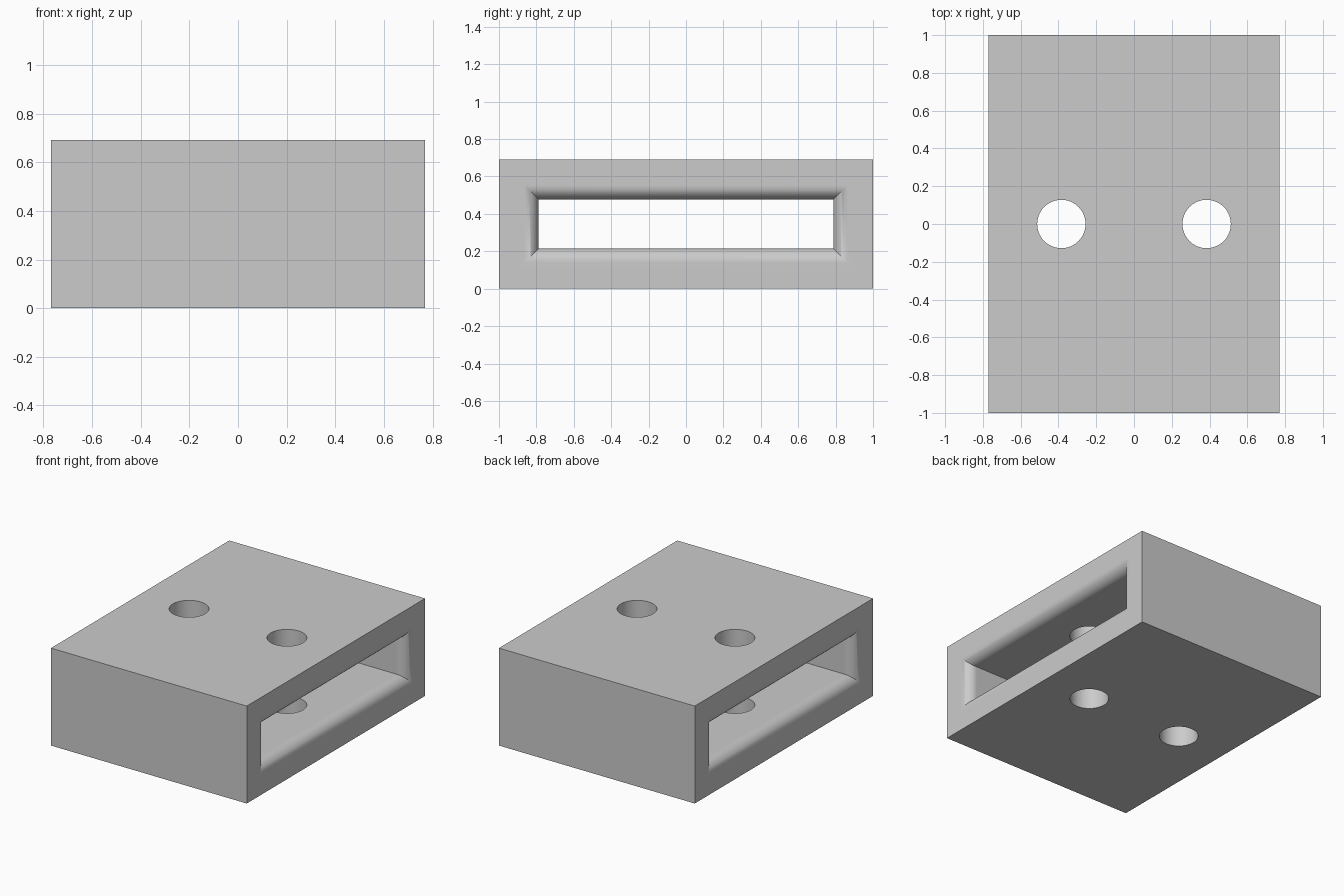
import bpy, bmesh, math

cube = bpy.data.objects.get("Cube")
if cube:
    bpy.data.objects.remove(cube, do_unlink=True)

WIDTH, DEPTH, HEIGHT = 1.538, 2.0, 0.692
SLOT_Y, SLOT_Z = 0.788, 0.131      # half sizes of the slot
FILLET, STEPS = 0.077, 12
HOLE_RADIUS = 0.128

grey = bpy.data.materials.new("light_grey")
grey.use_nodes = True
grey.diffuse_color = (0.6, 0.6, 0.6, 1)
grey.node_tree.nodes["Principled BSDF"].inputs["Base Color"].default_value = grey.diffuse_color


def make_object(name, bm):
    bmesh.ops.recalc_face_normals(bm, faces=bm.faces)
    mesh = bpy.data.meshes.new(name)
    bm.to_mesh(mesh)
    bm.free()
    mesh.materials.append(grey)
    obj = bpy.data.objects.new(name, mesh)
    bpy.context.collection.objects.link(obj)
    return obj


def cut(target, cutter):
    mod = target.modifiers.new("cut", "BOOLEAN")
    mod.operation = "DIFFERENCE"
    mod.solver = "EXACT"
    mod.object = cutter
    bpy.context.view_layer.objects.active = target
    bpy.ops.object.modifier_apply(modifier=mod.name)
    bpy.data.objects.remove(cutter, do_unlink=True)


# Solid block
bm = bmesh.new()
bmesh.ops.create_cube(bm, size=1)
bmesh.ops.scale(bm, vec=(WIDTH, DEPTH, HEIGHT), verts=bm.verts)
bmesh.ops.translate(bm, vec=(0, 0, HEIGHT / 2), verts=bm.verts)
block = make_object("slotted_block", bm)

# Slot through the sides, with rounded, mitred mouths
half = [(WIDTH / 2 + 0.1, FILLET)]
for i in range(STEPS + 1):
    a = math.pi / 2 * i / STEPS
    half.append((WIDTH / 2 - FILLET + FILLET * math.cos(a), FILLET * (1 - math.sin(a))))
profile = half + [(-x, grow) for x, grow in reversed(half)]

bm = bmesh.new()
rings = []
for x, grow in profile:
    y, z = SLOT_Y + grow, SLOT_Z + grow
    rings.append([bm.verts.new((x, sy * y, HEIGHT / 2 + sz * z))
                  for sy, sz in ((-1, -1), (1, -1), (1, 1), (-1, 1))])
for a, b in zip(rings, rings[1:]):
    for i in range(4):
        j = (i + 1) % 4
        bm.faces.new((a[i], a[j], b[j], b[i]))
bm.faces.new(rings[0])
bm.faces.new(rings[-1])
cut(block, make_object("slot_cutter", bm))

# Two vertical round holes
for side in (-1, 1):
    bm = bmesh.new()
    bmesh.ops.create_cone(bm, cap_ends=True, segments=64, radius1=HOLE_RADIUS,
                          radius2=HOLE_RADIUS, depth=HEIGHT * 2)
    bmesh.ops.translate(bm, vec=(side * WIDTH / 4, 0, HEIGHT / 2), verts=bm.verts)
    cut(block, make_object("hole_cutter", bm))

# Smooth fillets and holes, flat outer faces
bpy.ops.object.select_all(action="DESELECT")
block.select_set(True)
bpy.context.view_layer.objects.active = block
bpy.ops.object.shade_smooth_by_angle(angle=math.radians(30))
weighted = block.modifiers.new("flat_faces", "WEIGHTED_NORMAL")
weighted.keep_sharp = True
